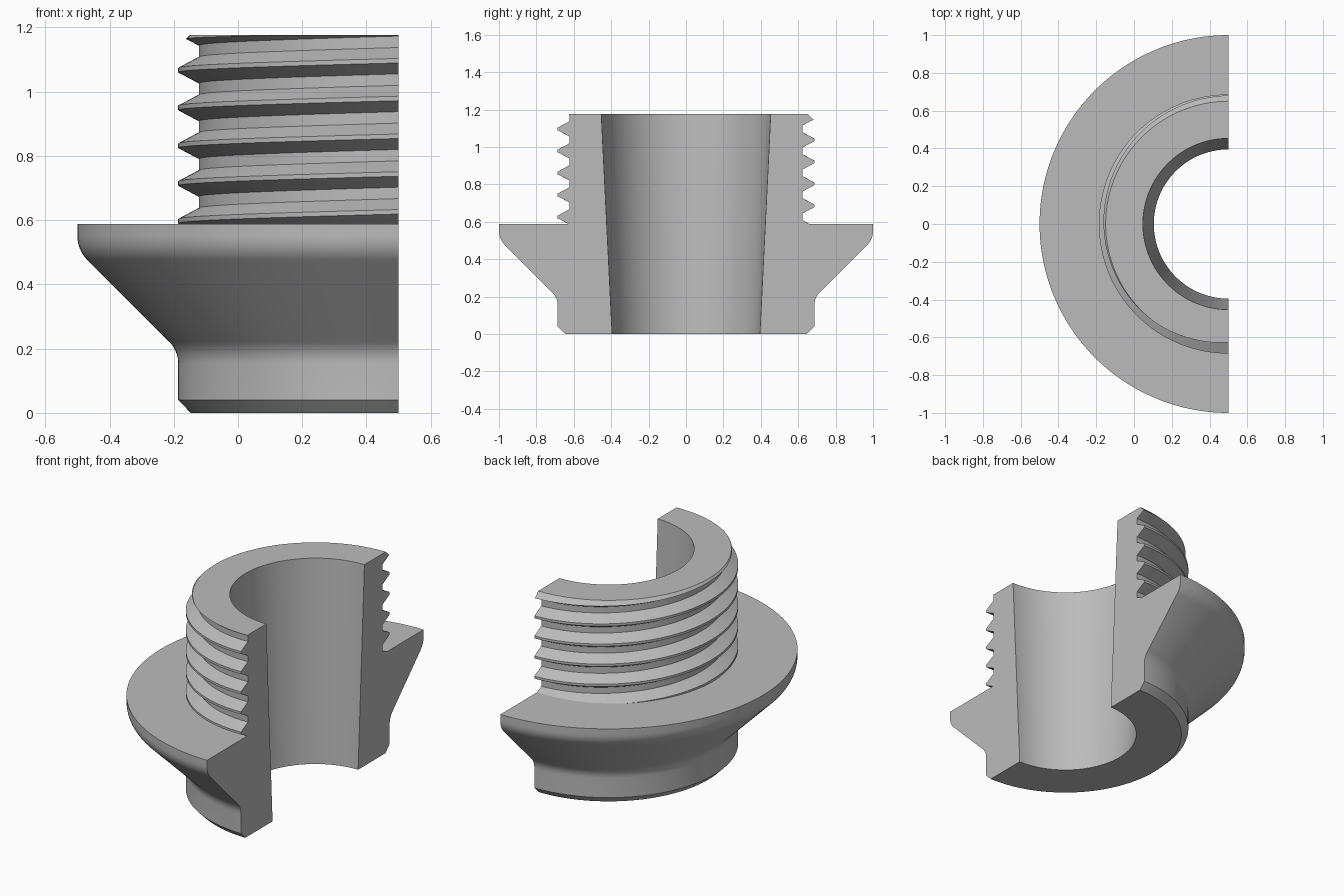
import bpy, bmesh
from math import pi, sin, cos, tan, radians

cube = bpy.data.objects.get("Cube")
if cube:
    bpy.data.objects.remove(cube, do_unlink=True)

AXIS_X = 0.5
STEPS = 96
SHOULDER, TOP = 0.588, 1.176
PITCH, CREST_Z = 0.1176, 1.067
ROOT_R, CREST_R = 0.622, 0.686
CREST_HALF, FLANK = 0.007, 0.034


def lerp(a, b, t):
    return tuple(u + (v - u) * t for u, v in zip(a, b))


def arc(cx, cz, radius, start, end, count=8):
    angles = [radians(start + (end - start) * i / count) for i in range(count + 1)]
    return [(cx + radius * cos(a), cz + radius * sin(a)) for a in angles]


def chamfer_gap(point):
    """Positive while the point is inside the lead-in chamfer cone."""
    return 0.65 + TOP - point[1] - point[0]


def thread_profile(angle):
    """Thread outline at one angle, trimmed to the shank and its chamfer."""
    lift = CREST_Z + PITCH * (angle - pi) / (2 * pi)
    raw = []
    for turn in range(-6, 3):
        z = lift + turn * PITCH
        raw += [(ROOT_R, z - CREST_HALF - FLANK), (CREST_R, z - CREST_HALF),
                (CREST_R, z + CREST_HALF), (ROOT_R, z + CREST_HALF + FLANK)]
    out = []
    for a, b in zip(raw, raw[1:]):
        t0, t1 = (min(1, max(0, (z - a[1]) / (b[1] - a[1]))) for z in (SHOULDER, TOP))
        p, q = lerp(a, b, t0), lerp(a, b, t1)
        if t0 == 1:
            p = q = None
        elif t1 == 0:
            p = q = None
        if p is None:
            out += [None] * 3
            continue
        gp, gq = chamfer_gap(p), chamfer_gap(q)
        t = min(1, max(0, gp / (gp - gq))) if abs(gp - gq) > 1e-9 else 0
        out += [(r + min(0, chamfer_gap((r, z))), z) for r, z in (p, lerp(p, q, t), q)]
    # Trimmed-away points collapse onto the nearest kept point
    kept = [i for i, p in enumerate(out) if p]
    return [p or out[kept[0] if i < kept[0] else kept[-1]] for i, p in enumerate(out)]


# Fixed outline: foot chamfer, neck fillet, cone, rounded rim, shoulder
neck_fillet, rim_fillet = 0.095, 0.106
CONE_OFFSET = 0.493
neck_z = CREST_R - CONE_OFFSET - neck_fillet * tan(pi / 8)
rim_z = 1 - CONE_OFFSET + rim_fillet * tan(pi / 8)
base = [(0.395, 0), (0.647, 0), (CREST_R, 0.04)]
base += arc(CREST_R + neck_fillet, neck_z, neck_fillet, 180, 135)
base += arc(1 - rim_fillet, rim_z, rim_fillet, -45, 0)
base += [(1, SHOULDER)]

# Half-turn body swept around the bore axis
bm = bmesh.new()
rings = []
for i in range(STEPS + 1):
    angle = pi / 2 + pi * i / STEPS
    outline = base + thread_profile(angle) + [(0.453, TOP)]
    rings.append([bm.verts.new((AXIS_X + r * cos(angle), r * sin(angle), z))
                  for r, z in outline])
count = len(rings[0])
for a, b in zip(rings, rings[1:]):
    for j in range(count):
        k = (j + 1) % count
        bm.faces.new((a[j], b[j], b[k], a[k]))

# Flat section faces
bm.faces.new(rings[0])
bm.faces.new(rings[-1][::-1])
bmesh.ops.remove_doubles(bm, verts=bm.verts, dist=1e-5)
bmesh.ops.recalc_face_normals(bm, faces=bm.faces)

mesh = bpy.data.meshes.new("threaded_half_fitting")
bm.to_mesh(mesh)
bm.free()
fitting = bpy.data.objects.new("threaded_half_fitting", mesh)
bpy.context.collection.objects.link(fitting)

# Plain grey metal
grey = bpy.data.materials.new("light_grey")
grey.use_nodes = True
colour = (0.5, 0.5, 0.5, 1)
grey.diffuse_color = colour
grey.node_tree.nodes["Principled BSDF"].inputs["Base Color"].default_value = colour
mesh.materials.append(grey)

bpy.ops.object.select_all(action="DESELECT")
fitting.select_set(True)
bpy.context.view_layer.objects.active = fitting
bpy.ops.object.shade_smooth_by_angle(angle=radians(25))
